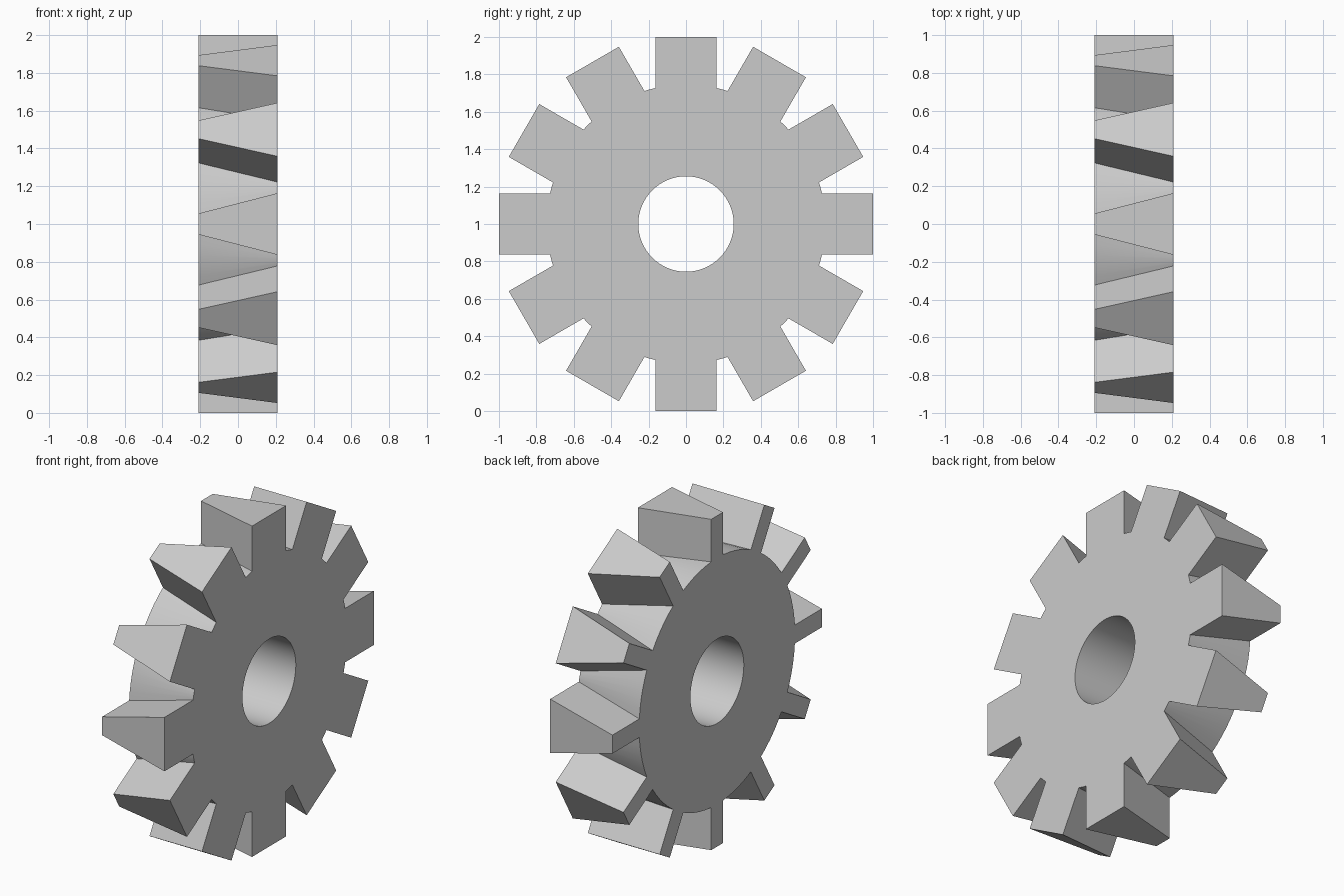
import bpy
import bmesh
from math import asin, cos, sin, radians, tau

old = bpy.data.objects.get("Cube")
if old:
    bpy.data.objects.remove(old, do_unlink=True)

TEETH = 12
STEPS = 6                  # outline points per tooth pitch
PITCH = tau / TEETH
BORE, ROOT, TIP = 0.255, 0.745, 1.0
HALF_DEPTH = 0.208
WIDE, NARROW = 0.163, 0.056  # half widths of a tooth at its two ends

steel = bpy.data.materials.new("plain_grey")
steel.use_nodes = True
grey = (0.6, 0.6, 0.6, 1)
steel.diffuse_color = grey
steel.node_tree.nodes["Principled BSDF"].inputs["Base Color"].default_value = grey

bm = bmesh.new()


def polar(x, radius, angle):
    return bm.verts.new((x, radius * cos(angle), radius * sin(angle)))


def build_end(x, half_width):
    """Bore, root and tooth tip points of one end of the gear."""
    bore, root, tips = [], [], []
    a = asin(half_width / ROOT)
    for t in range(TEETH):
        mid = t * PITCH
        # Tooth foot, then the arc of the gap up to the next tooth
        angles = [-a] + [a + (PITCH - 2 * a) * j / (STEPS - 1) for j in range(STEPS - 1)]
        root += [polar(x, ROOT, mid + angle) for angle in angles]
        bore += [polar(x, BORE, mid + PITCH * (j - 0.5) / STEPS) for j in range(STEPS)]
        # Flat tooth tip
        for w in (-half_width, half_width):
            tips.append(bm.verts.new((x, TIP * cos(mid) - w * sin(mid),
                                      TIP * sin(mid) + w * cos(mid))))
    return bore, root, tips


bore_a, root_a, tips_a = build_end(HALF_DEPTH, WIDE)
bore_b, root_b, tips_b = build_end(-HALF_DEPTH, NARROW)
count = TEETH * STEPS

for i in range(count):
    n = (i + 1) % count
    # Bore wall and both end caps
    bm.faces.new((bore_a[i], bore_a[n], bore_b[n], bore_b[i]))
    for bore, root in ((bore_a, root_a), (bore_b, root_b)):
        bm.faces.new((bore[i], root[i], root[n], bore[n]))
    if i % STEPS:
        # Floor of the gap between teeth
        bm.faces.new((root_a[i], root_a[n], root_b[n], root_b[i]))
    else:
        # Tapered tooth: two ends, two flanks and the tip
        k = i // STEPS * 2
        loop_a = (root_a[i], tips_a[k], tips_a[k + 1], root_a[n])
        loop_b = (root_b[i], tips_b[k], tips_b[k + 1], root_b[n])
        bm.faces.new(loop_a)
        bm.faces.new(loop_b)
        for j in range(3):
            bm.faces.new((loop_a[j], loop_a[j + 1], loop_b[j + 1], loop_b[j]))

bmesh.ops.recalc_face_normals(bm, faces=bm.faces)
mesh = bpy.data.meshes.new("gear_wheel")
bm.to_mesh(mesh)
bm.free()
mesh.materials.append(steel)

gear = bpy.data.objects.new("gear_wheel", mesh)
gear.location.z = TIP
bpy.context.collection.objects.link(gear)
bpy.ops.object.select_all(action='DESELECT')
gear.select_set(True)
bpy.context.view_layer.objects.active = gear
bpy.ops.object.shade_smooth_by_angle(angle=radians(25))
